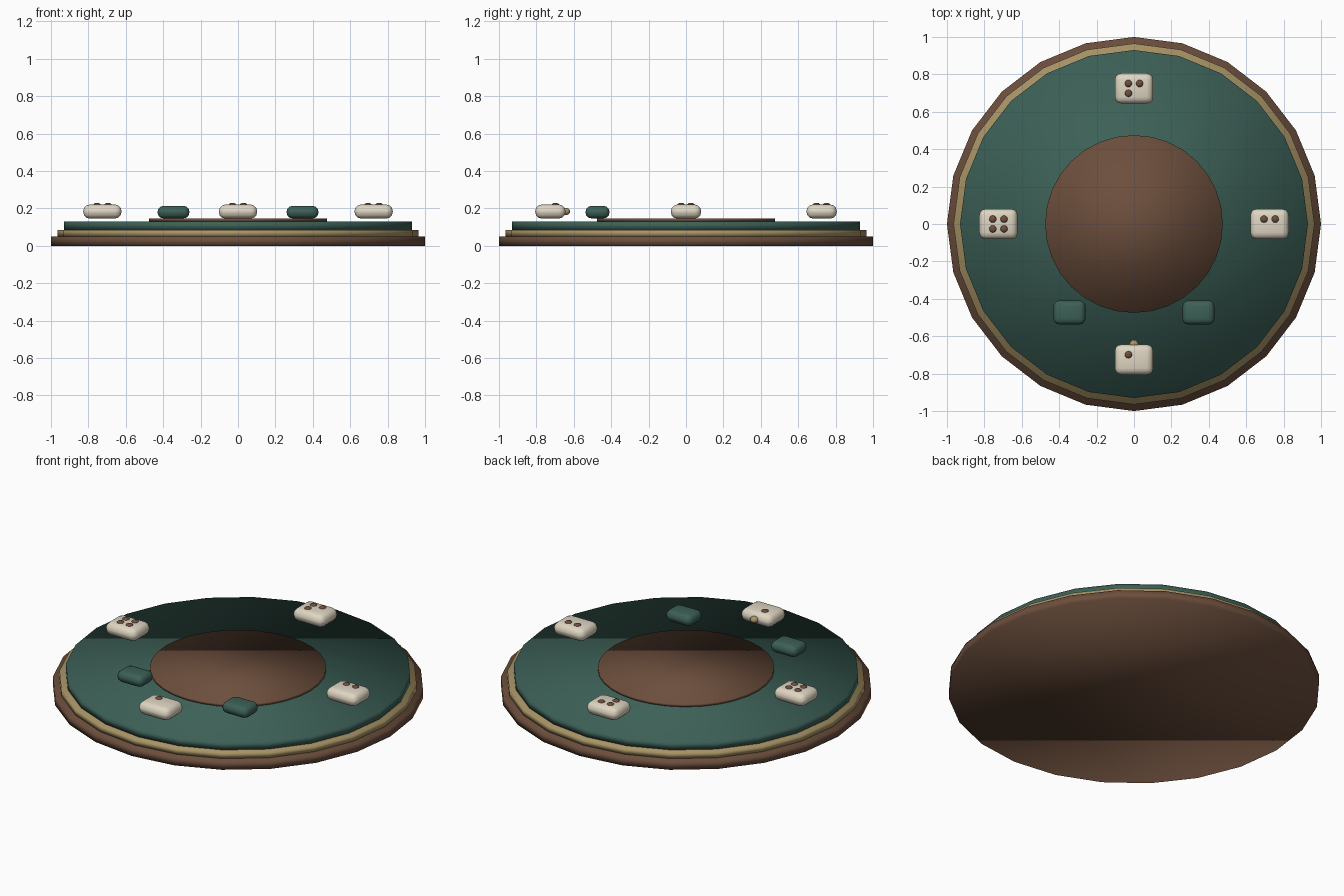
import bpy

cube = bpy.data.objects.get("Cube")
if cube:
    bpy.data.objects.remove(cube, do_unlink=True)


def material(name, rgb):
    m = bpy.data.materials.new(name)
    m.use_nodes = True
    m.diffuse_color = (*rgb, 1)
    m.node_tree.nodes["Principled BSDF"].inputs["Base Color"].default_value = (*rgb, 1)
    return m


wood = material("walnut_brown", (0.15, 0.077, 0.046))
felt = material("felt_green", (0.045, 0.117, 0.094))
brass = material("brass_tan", (0.40, 0.30, 0.135))
ivory = material("ivory", (0.74, 0.67, 0.54))


def finish(name, mat):
    ob = bpy.context.object
    ob.name = name
    ob.data.materials.append(mat)
    bpy.ops.object.shade_smooth()
    return ob


def disc(name, radius, low, high, sides, mat):
    bpy.ops.mesh.primitive_cylinder_add(vertices=sides, radius=radius, depth=high - low,
                                        location=(0, 0, (low + high) / 2))
    return finish(name, mat)


def rounded_block(name, centre, size, bevel, mat):
    bpy.ops.mesh.primitive_cube_add(size=1, location=centre)
    ob = finish(name, mat)
    for v in ob.data.vertices:
        v.co = [c * s for c, s in zip(v.co, size)]
    mod = ob.modifiers.new("rounding", "BEVEL")
    mod.width = bevel
    mod.segments = 3
    return ob


def ball(name, centre, radius, flatten, mat):
    bpy.ops.mesh.primitive_uv_sphere_add(segments=16, ring_count=8, radius=radius, location=centre)
    ob = finish(name, mat)
    ob.scale.z = flatten
    return ob


# Stacked round table top
disc("table_base", 1.0, 0, 0.05, 24, wood)
disc("brass_rim", 0.965, 0.05, 0.085, 24, brass)
disc("felt_surface", 0.93, 0.085, 0.13, 24, felt)
disc("centre_disc", 0.475, 0.13, 0.146, 32, wood)

# Ivory tiles at the four seats, with one to four pips
R = 0.725
P = 0.03
pips = [(-P, P), (P, P), (-P, -P), (P, -P)]
seats = [("front", 0, -R, 1), ("left", R, 0, 2), ("back", 0, R, 3), ("right", -R, 0, 4)]
for side, x, y, count in seats:
    rounded_block(side + "_tile", (x, y, 0.183), (0.205, 0.162, 0.075), 0.035, ivory)
    for i, (dx, dy) in enumerate(pips[:count]):
        ball(f"{side}_pip_{i + 1}", (x + dx, y + dy * 0.87, 0.218), 0.02, 0.6, wood)

# Brass bead on the inner edge of the front tile
ball("front_tile_bead", (0, -0.643, 0.183), 0.024, 0.8, brass)

# Pair of green tiles
for side, sign in (("left", 1), ("right", -1)):
    rounded_block(side + "_green_tile", (sign * 0.345, -0.473, 0.18), (0.17, 0.128, 0.066), 0.03, felt)
